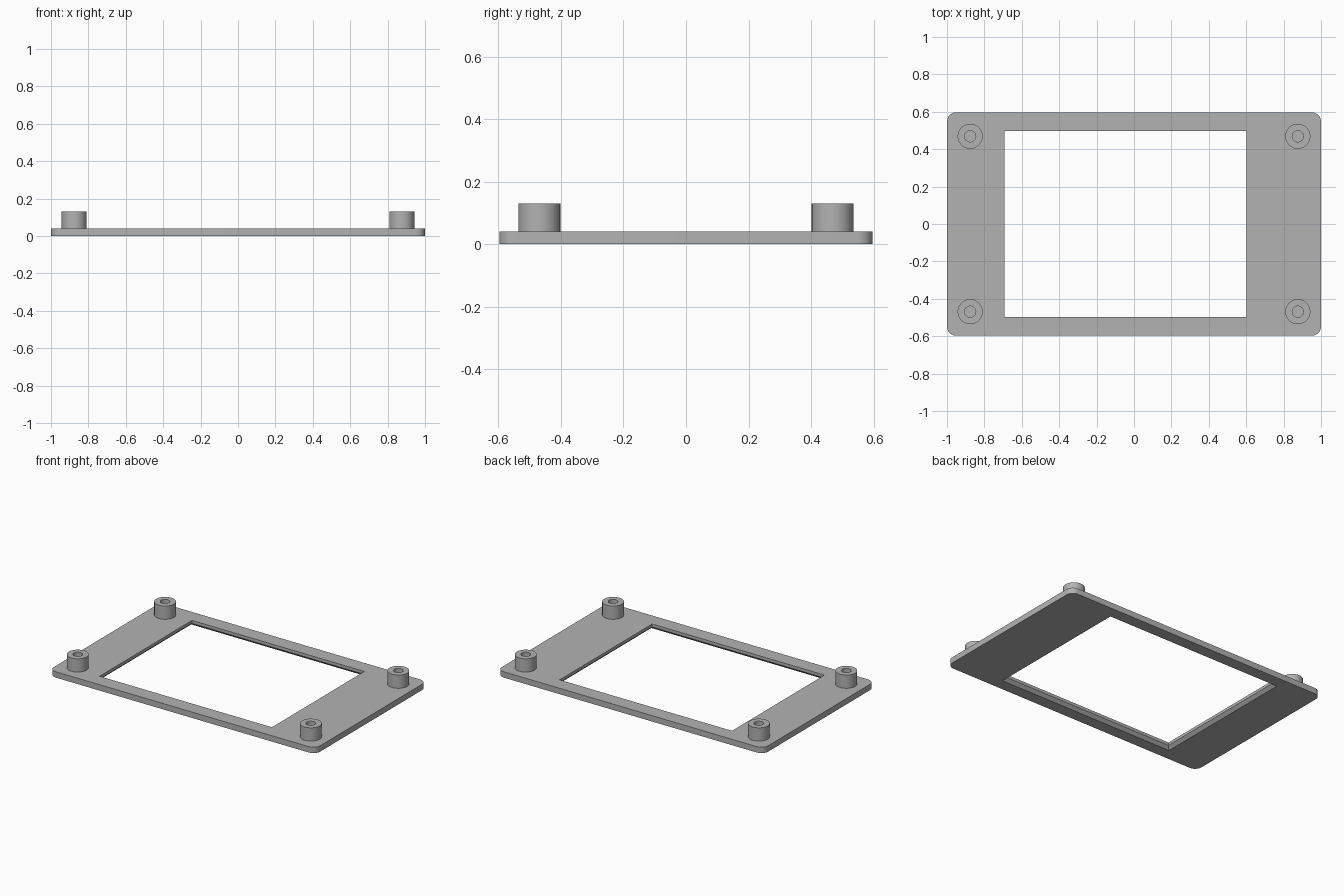
import bpy, bmesh, math

cube = bpy.data.objects.get("Cube")
if cube:
    bpy.data.objects.remove(cube, do_unlink=True)

HALF_X, HALF_Y, THICK = 1.0, 0.597, 0.04
RADIUS, ARC_STEPS = 0.05, 8
WIN_LEFT, WIN_RIGHT, WIN_Y = -0.693, 0.602, 0.496
CHAMFER = 0.02
POST_X, POST_Y, POST_TOP = 0.876, 0.469, 0.13
POST_R, HOLE_R, SEGMENTS = 0.067, 0.03, 48
CORNERS = [(1, 1), (-1, 1), (-1, -1), (1, -1)]

grey = bpy.data.materials.new("Mid Grey")
grey.use_nodes = True
colour = (0.45, 0.45, 0.45, 1)
grey.diffuse_color = colour
grey.node_tree.nodes["Principled BSDF"].inputs["Base Color"].default_value = colour


def add_object(name, bm):
    bmesh.ops.recalc_face_normals(bm, faces=bm.faces)
    mesh = bpy.data.meshes.new(name)
    bm.to_mesh(mesh)
    bm.free()
    mesh.materials.append(grey)
    obj = bpy.data.objects.new(name, mesh)
    bpy.context.collection.objects.link(obj)
    bpy.ops.object.select_all(action="DESELECT")
    obj.select_set(True)
    bpy.context.view_layer.objects.active = obj
    bpy.ops.object.shade_smooth_by_angle(angle=math.radians(30))
    return obj


def outer_arcs(bm, z):
    """Rounded outline as four corner arcs, counter-clockwise."""
    arcs = []
    for k, (sx, sy) in enumerate(CORNERS):
        cx, cy = sx * (HALF_X - RADIUS), sy * (HALF_Y - RADIUS)
        angles = [math.pi / 2 * (k + i / ARC_STEPS) for i in range(ARC_STEPS + 1)]
        arcs.append([bm.verts.new((cx + RADIUS * math.cos(a),
                                   cy + RADIUS * math.sin(a), z)) for a in angles])
    return arcs


def window_loop(bm, z, grow):
    return [bm.verts.new(((WIN_RIGHT + grow) if sx > 0 else (WIN_LEFT - grow),
                          sy * (WIN_Y + grow), z)) for sx, sy in CORNERS]


def bridge(bm, low, high):
    for i in range(len(low)):
        j = (i + 1) % len(low)
        bm.faces.new((low[i], low[j], high[j], high[i]))


def fill_frame(bm, arcs, window):
    """Flat frame face between the rounded outline and the window."""
    for k in range(4):
        n = (k + 1) % 4
        for a, b in zip(arcs[k], arcs[k][1:]):
            bm.faces.new((window[k], a, b))
        bm.faces.new((window[k], arcs[k][-1], arcs[n][0], window[n]))


# Frame plate with an off-centre window, chamfered on its underside
bm = bmesh.new()
bottom, top = outer_arcs(bm, 0), outer_arcs(bm, THICK)
win_bottom = window_loop(bm, 0, CHAMFER)
win_middle = window_loop(bm, CHAMFER, 0)
win_top = window_loop(bm, THICK, 0)
fill_frame(bm, bottom, win_bottom)
fill_frame(bm, top, win_top)
bridge(bm, sum(bottom, []), sum(top, []))
bridge(bm, win_bottom, win_middle)
bridge(bm, win_middle, win_top)
add_object("frame_plate", bm)

# Hollow mounting posts at the four corners
post_names = ["back_left_post", "back_right_post", "front_right_post", "front_left_post"]
for name, (sx, sy) in zip(post_names, CORNERS):
    bm = bmesh.new()
    rings = []
    for r, z in [(POST_R, THICK), (POST_R, POST_TOP), (HOLE_R, POST_TOP), (HOLE_R, THICK)]:
        rings.append([bm.verts.new((r * math.cos(math.tau * i / SEGMENTS),
                                    r * math.sin(math.tau * i / SEGMENTS), z))
                      for i in range(SEGMENTS)])
    for low, high in zip(rings, rings[1:] + rings[:1]):
        bridge(bm, low, high)
    post = add_object(name, bm)
    post.location = (sx * POST_X, sy * POST_Y, 0)
